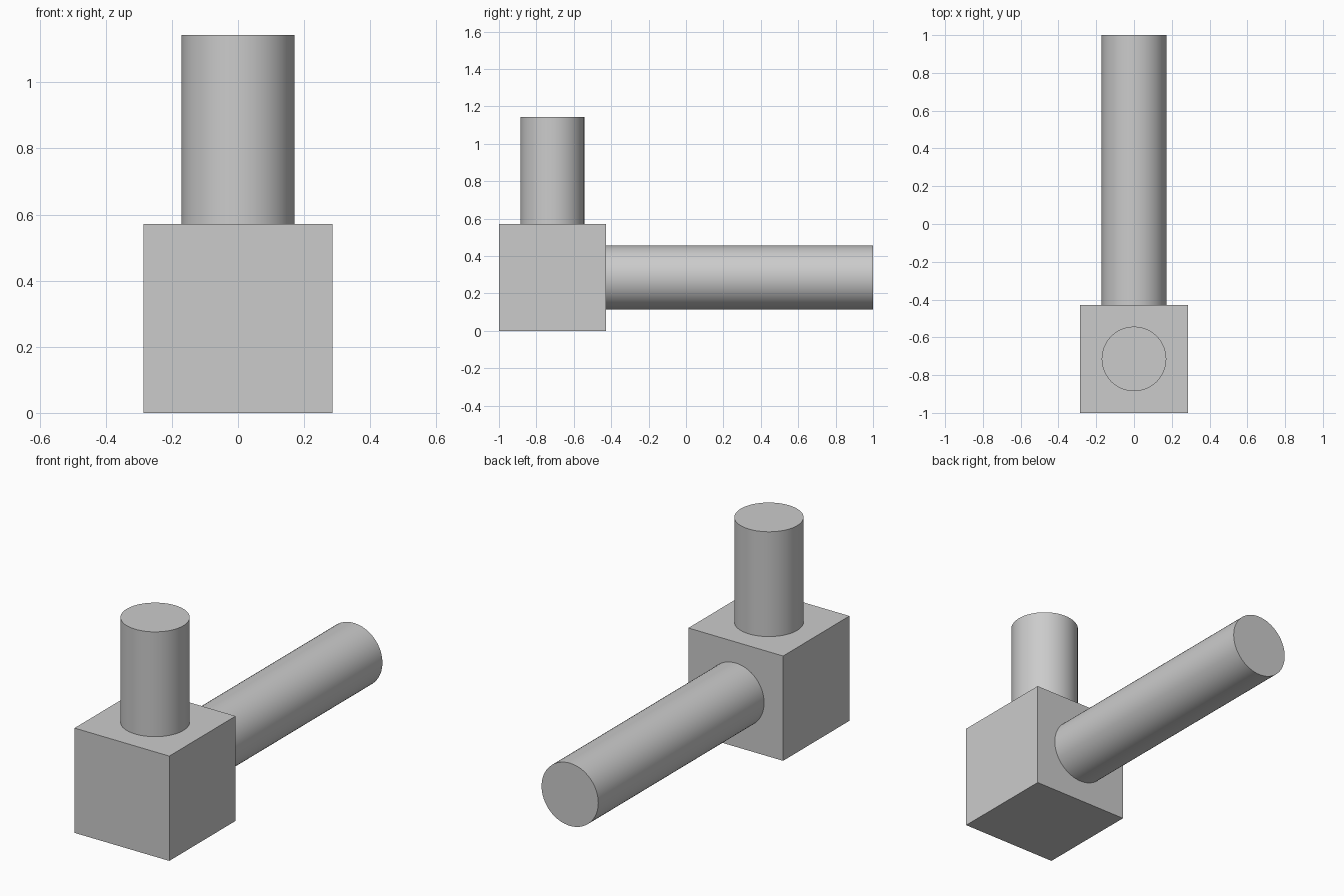
import bpy
from math import radians
from mathutils import Vector

cube = bpy.data.objects.get("Cube")
if cube:
    bpy.data.objects.remove(cube, do_unlink=True)

SIDE = 4 / 7          # edge of the block
RADIUS = 0.171        # both rods
CENTRE = Vector((0, -1 + SIDE / 2, SIDE / 2))
OVERLAP = 0.02        # how far the rods sink into the block

grey = bpy.data.materials.new("light_grey")
grey.use_nodes = True
colour = (0.6, 0.6, 0.6, 1)
grey.diffuse_color = colour
grey.node_tree.nodes["Principled BSDF"].inputs["Base Color"].default_value = colour


def rod(name, direction, length):
    """Smooth round rod standing out of the block along a direction."""
    direction = Vector(direction)
    middle = CENTRE + direction * (SIDE / 2 + (length - OVERLAP) / 2)
    bpy.ops.mesh.primitive_cylinder_add(vertices=64, radius=RADIUS, depth=length + OVERLAP,
                                        location=middle)
    obj = bpy.context.object
    obj.name = name
    obj.rotation_euler = direction.to_track_quat('Z', 'Y').to_euler()
    bpy.ops.object.shade_smooth_by_angle(angle=radians(30))
    obj.data.materials.append(grey)


# Block at the front
bpy.ops.mesh.primitive_cube_add(size=SIDE, location=CENTRE)
block = bpy.context.object
block.name = "block"
block.data.materials.append(grey)

# Short upright rod and long rod to the back
rod("upright_rod", (0, 0, 1), SIDE)
rod("back_rod", (0, 1, 0), 2 - SIDE)
